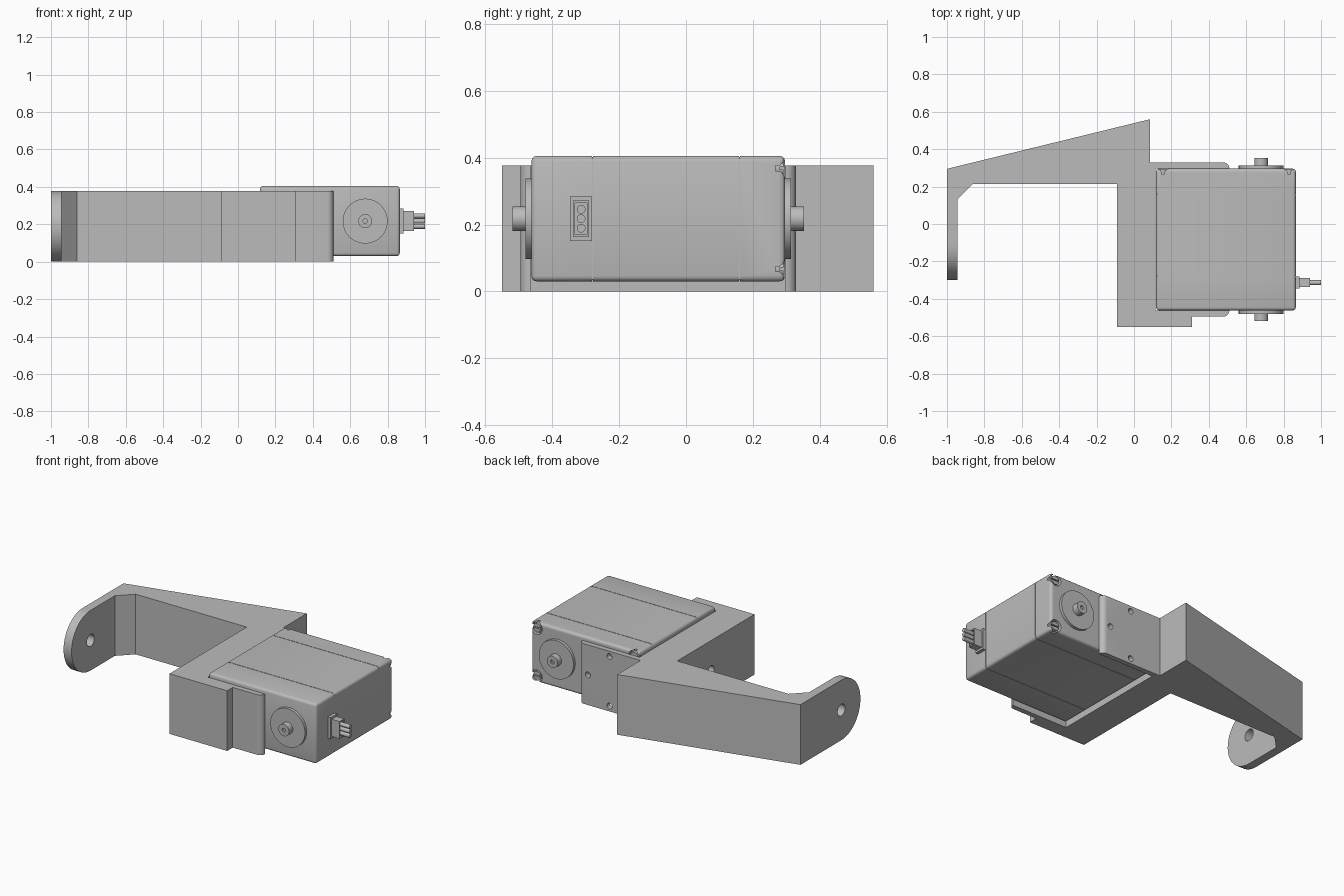
import bpy, bmesh, math
from mathutils import Vector

if "Cube" in bpy.data.objects:
    bpy.data.objects.remove(bpy.data.objects["Cube"])

grey = bpy.data.materials.new("plain grey")
grey.diffuse_color = (0.5, 0.5, 0.5, 1)
grey.use_nodes = True
grey.node_tree.nodes["Principled BSDF"].inputs["Base Color"].default_value = grey.diffuse_color


def prism(name, pts, axis, a, b):
    """Extrude a 2D profile along an axis from a to b."""
    place = {"x": lambda u, v, w: (w, u, v),
             "y": lambda u, v, w: (u, w, v),
             "z": lambda u, v, w: (u, v, w)}[axis]
    bm = bmesh.new()
    lo = [bm.verts.new(place(u, v, a)) for u, v in pts]
    hi = [bm.verts.new(place(u, v, b)) for u, v in pts]
    bm.faces.new(lo)
    bm.faces.new(hi)
    n = len(pts)
    for i in range(n):
        j = (i + 1) % n
        bm.faces.new((lo[i], lo[j], hi[j], hi[i]))
    bmesh.ops.recalc_face_normals(bm, faces=bm.faces)
    me = bpy.data.meshes.new(name)
    bm.to_mesh(me)
    bm.free()
    ob = bpy.data.objects.new(name, me)
    me.materials.append(grey)
    bpy.context.collection.objects.link(ob)
    return ob


def arc(cu, cv, r, start, end, n):
    return [(cu + r * math.cos(math.radians(start + (end - start) * i / n)),
             cv + r * math.sin(math.radians(start + (end - start) * i / n)))
            for i in range(n + 1)]


def rod(name, axis, u, v, r, a, b, n=40):
    return prism(name, arc(u, v, r, 0, 360, n)[:-1], axis, a, b)


def box(name, x0, x1, y0, y1, z0, z1):
    return prism(name, [(x0, y0), (x1, y0), (x1, y1), (x0, y1)], "z", z0, z1)


def activate(ob):
    bpy.ops.object.select_all(action="DESELECT")
    ob.select_set(True)
    bpy.context.view_layer.objects.active = ob


def cut(ob, cutter):
    activate(ob)
    m = ob.modifiers.new("cut", "BOOLEAN")
    m.operation, m.solver, m.object = "DIFFERENCE", "EXACT", cutter
    bpy.ops.object.modifier_apply(modifier=m.name)
    bpy.data.objects.remove(cutter)


def bevel(ob, w, seg=3):
    activate(ob)
    m = ob.modifiers.new("bevel", "BEVEL")
    m.width, m.segments = w, seg
    bpy.ops.object.modifier_apply(modifier=m.name)


# Bracket: sloped arm, web, two cheeks, hanging end plate
H = 0.377
outline = [(-1, 0.295), (-1, -0.30), (-0.945, -0.30), (-0.945, 0.13),
           (-0.86, 0.215), (-0.09, 0.215), (-0.09, -0.55), (0.31, -0.55),
           (0.31, -0.495)]
outline += arc(0.478, -0.463, 0.032, -90, 0, 6)
outline += [(0.115, -0.463), (0.115, 0.297)]
outline += arc(0.478, 0.297, 0.032, 0, 90, 6)
outline += [(0.085, 0.329), (0.085, 0.56)]
bracket = prism("bracket", outline, "z", 0, H)

# Round the end plate and drill the holes
R = H / 2
corner = arc(-0.11, R, R, 270, 90, 32)
corner += [(-0.11, 0.5), (-0.5, 0.5), (-0.5, -0.1), (-0.11, -0.1)]
cut(bracket, prism("plate_cutter", corner, "x", -1.1, -0.5))
cut(bracket, rod("plate_hole", "x", -0.11, R, 0.037, -1.1, -0.9))
cut(bracket, rod("web_hole", "x", -0.12, R, 0.03, -0.2, 0.2))
for x, z in ((0.30, R - 0.155), (0.30, R + 0.155), (0.45, R)):
    cut(bracket, rod("cheek_hole", "y", x, z, 0.018, 0.26, 0.4, 20))

# Motor case with rounded edges
X0, X1, Y0, Y1, Z0, Z1 = 0.118, 0.865, -0.462, 0.296, 0.03, 0.405
case = box("motor_case", X0, X1, Y0, Y1, Z0, Z1)
bevel(case, 0.016)

# Seams around the case
for y in (-0.28, 0.16):
    a, b, d = y - 0.0015, y + 0.0015, 0.004
    cut(case, box("seam", 0, 1, a, b, Z1 - d, 0.5))
    cut(case, box("seam", 0, 1, a, b, -0.1, Z0 + d))
    cut(case, box("seam", X1 - d, 1, a, b, 0, 0.5))

# Corner notches with screws on the back of the case
for x in (0.155, 0.828):
    for z in (0.067, 0.368):
        cut(case, rod("notch", "y", x, z, 0.038, 0.268, 0.4, 24))
        screw = rod("screw", "y", x, z, 0.027, 0.25, 0.292, 24)
        cut(screw, box("slot", x - 0.04, x + 0.04, 0.28, 0.3, z - 0.004, z + 0.004))

# Output disc and shaft on both sides
for side, face, s in (("back", Y1, 1), ("front", Y0, -1)):
    rod(side + "_disc", "y", 0.68, 0.217, 0.12, face - s * 0.01, face + s * 0.018, 64)
    shaft = rod(side + "_shaft", "y", 0.68, 0.217, 0.037, face, face + s * 0.057, 32)
    cut(shaft, rod("shaft_hole", "y", 0.68, 0.217, 0.012,
                   face + s * 0.045, face + s * 0.08, 16))

# Cable plug and three wires
box("plug_flange", 0.85, 0.885, -0.346, -0.281, 0.15, 0.284)
plug = box("plug", 0.87, 0.94, -0.337, -0.290, 0.163, 0.271)
cut(plug, box("plug_recess", 0.925, 1, -0.331, -0.296, 0.170, 0.264))
for i in (-1, 0, 1):
    rod("wire", "x", -0.3135, 0.217 + i * 0.028, 0.013, 0.9, 1.0, 20)

# Smooth the round surfaces, keep the edges sharp
for ob in list(bpy.context.collection.objects):
    activate(ob)
    bpy.ops.object.shade_smooth_by_angle(angle=math.radians(32))
